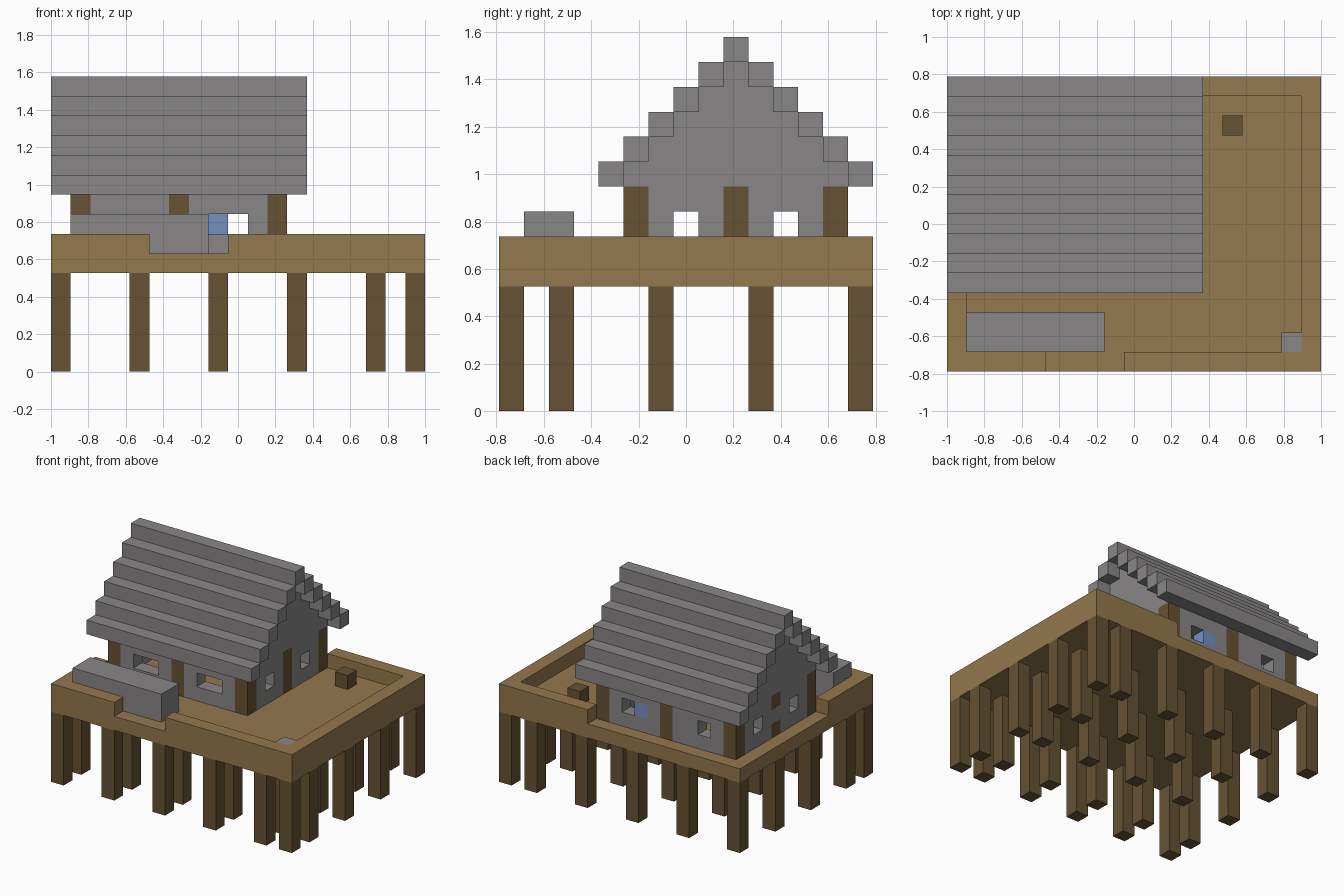
import bpy
import bmesh
from mathutils import Vector

if "Cube" in bpy.data.objects:
    bpy.data.objects.remove(bpy.data.objects["Cube"])

# Block grid: the deck is 19 x 15 blocks, the whole model 15 blocks tall
U = 2 / 19
ORIGIN = Vector((-9.5, -7.5, 0))


def material(name, color):
    m = bpy.data.materials.new(name)
    m.use_nodes = True
    m.diffuse_color = (*color, 1)
    m.node_tree.nodes["Principled BSDF"].inputs["Base Color"].default_value = (*color, 1)
    return m


STONE = material("grey stone", (0.25, 0.24, 0.245))
PLANK = material("light wood", (0.296, 0.188, 0.074))
LOG = material("dark wood", (0.133, 0.084, 0.033))
GLASS = material("blue glass", (0.17, 0.28, 0.56))


def blocks(name, mat, boxes):
    """One object out of boxes, each given as its x, y and z ranges in blocks."""
    bm = bmesh.new()
    for spans in boxes:
        lo, hi = (Vector(c) for c in zip(*spans))
        made = bmesh.ops.create_cube(bm, size=1)["verts"]
        for v in made:
            offset = v.co + Vector((0.5, 0.5, 0.5))
            v.co = (lo + offset * (hi - lo) + ORIGIN) * U
    mesh = bpy.data.meshes.new(name)
    bm.to_mesh(mesh)
    bm.free()
    mesh.materials.append(mat)
    obj = bpy.data.objects.new(name, mesh)
    bpy.context.collection.objects.link(obj)
    return obj


def wall(name, along_x, line, panels):
    """Wall panels, each (start, end, window start, window end), between posts."""
    boxes = []
    for a, b, w0, w1 in panels:
        for span, z in (((a, b), (6, 7)), ((a, w0), (7, 8)),
                        ((w1, b), (7, 8)), ((a, b), (8, 9))):
            across = (line, line + 1)
            boxes.append((span, across, z) if along_x else (across, span, z))
    return blocks(name, STONE, boxes)


# Stilts
blocks("stilts", LOG, [((i, i + 1), (j, j + 1), (0, 5))
                       for i in (0, 4, 8, 12, 16, 18) for j in (0, 2, 6, 10, 14)])

# Deck and its raised rim, open at the entrance and beside the house
blocks("deck_floor", PLANK, [((0, 19), (0, 15), (5, 6))])
RIM = (6, 7)
blocks("deck_rim", PLANK, [
    ((0, 5), (0, 1), RIM),
    ((9, 19), (0, 1), RIM),
    ((18, 19), (1, 15), RIM),
    ((12, 18), (14, 15), RIM),
    ((0, 1), (1, 5), RIM),
])

# Loose blocks on the deck
blocks("stone_counter", STONE, [((1, 8), (1, 3), (6, 8))])
blocks("corner_stone", STONE, [((17, 18), (1, 2), RIM)])
blocks("wood_crate", LOG, [((14, 15), (12, 13), RIM)])

# House posts at the corners and in the middle of each wall
posts = [((i, i + 1), (j, j + 1), (6, 9)) for i in (1, 6, 11) for j in (5, 13)]
posts.append(((11, 12), (9, 10), (6, 9)))
posts += [((1, 2), (9, 10), z) for z in ((6, 7), (8, 9))]
blocks("house_posts", LOG, posts)
blocks("post_infill", STONE, [((1, 2), (9, 10), (7, 8))])

# Walls with window openings
wall("front_wall", True, 5, [(2, 6, 3, 5), (7, 11, 8, 10)])
wall("back_wall", True, 13, [(2, 6, 3, 4), (7, 11, 8, 10)])
for name, line in (("right_wall", 1), ("left_wall", 11)):
    wall(name, False, line, [(6, 9, 7, 8), (10, 13, 11, 12)])
blocks("window_pane", GLASS, [((8, 9), (13, 14), (7, 8))])

# Stepped gables
for name, line in (("right_gable", 1), ("left_gable", 11)):
    blocks(name, STONE, [((line, line + 1), (5 + n, 14 - n), (9 + n, 10 + n))
                         for n in range(5)])

# Stepped roof, overhanging both gables
courses = [((0, 13), (j, j + 1), (9 + n, 10 + n))
           for n in range(5) for j in (4 + n, 14 - n)]
courses.append(((0, 13), (9, 10), (14, 15)))
blocks("roof", STONE, courses)
